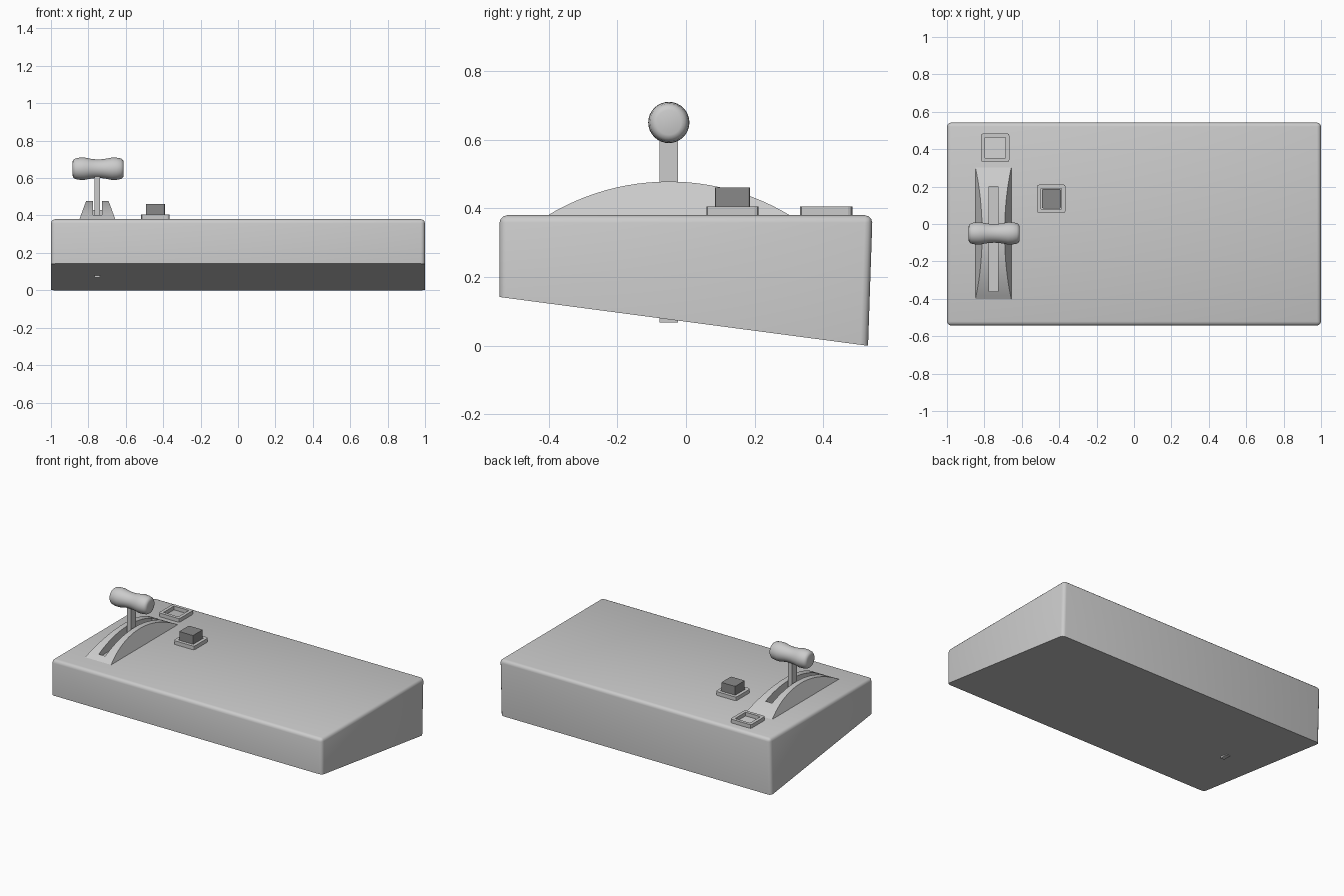
import bpy, bmesh, math
from mathutils import Matrix, Vector

cube = bpy.data.objects.get("Cube")
if cube:
    bpy.data.objects.remove(cube, do_unlink=True)


def material(name, value):
    m = bpy.data.materials.new(name)
    m.use_nodes = True
    color = (value, value, value, 1)
    m.diffuse_color = color
    m.node_tree.nodes["Principled BSDF"].inputs["Base Color"].default_value = color
    return m


LIGHT = material("light_grey", 0.6)
DARK = material("dark_grey", 0.25)


def finish(bm, name, mat, smooth=None):
    bmesh.ops.recalc_face_normals(bm, faces=bm.faces)
    mesh = bpy.data.meshes.new(name)
    bm.to_mesh(mesh)
    bm.free()
    ob = bpy.data.objects.new(name, mesh)
    bpy.context.collection.objects.link(ob)
    mesh.materials.append(mat)
    if smooth:
        bpy.ops.object.select_all(action='DESELECT')
        ob.select_set(True)
        bpy.context.view_layer.objects.active = ob
        bpy.ops.object.shade_smooth_by_angle(angle=math.radians(smooth))
    return ob


def box(lo, hi):
    bm = bmesh.new()
    lo, hi = Vector(lo), Vector(hi)
    size = Matrix.Diagonal((*(hi - lo), 1))
    bmesh.ops.create_cube(bm, size=1, matrix=Matrix.Translation((lo + hi) / 2) @ size)
    return bm


def bevel(bm, rule, offset, segments):
    edges = [e for e in bm.edges if rule(e.verts[0].co, e.verts[1].co)]
    bmesh.ops.bevel(bm, geom=edges, offset=offset, segments=segments,
                    profile=0.5, affect='EDGES')


def upright(a, b):
    return abs(a.z - b.z) > 0.02 and abs(a.y - b.y) < 0.05


def extrude_profile(points, half_width, cx):
    """Close a y-z profile into a solid; half_width gives the width at height z."""
    bm = bmesh.new()
    sides = [[bm.verts.new((cx + s * half_width(z), y, z)) for y, z in points]
             for s in (-1, 1)]
    for side in sides:
        bm.faces.new(side)
    n = len(points)
    for i in range(n):
        j = (i + 1) % n
        bm.faces.new((sides[0][i], sides[0][j], sides[1][j], sides[1][i]))
    return bm


# Wedge housing: level top, sloping underside, rounded top and corners
TOP = 0.38
bm = extrude_profile([(-0.543, 0.142), (0.53, 0), (0.543, TOP), (-0.543, TOP)],
                     lambda z: 1, 0)
bevel(bm, lambda a, b: upright(a, b) or min(a.z, b.z) > TOP - 0.01, 0.022, 3)
finish(bm, "housing", LIGHT, 40)

# Arched lever guide with leaning sides
LEVER_X, LEVER_Y = -0.752, -0.05
HALF, RISE = 0.352, 0.098
radius = (HALF ** 2 + RISE ** 2) / (2 * RISE)
sweep = math.asin(HALF / radius)
STEPS = 24
arc = []
for i in range(STEPS + 1):
    a = -sweep + 2 * sweep * i / STEPS
    arc.append((LEVER_Y + radius * math.sin(a),
                TOP + RISE - radius * (1 - math.cos(a))))
bm = extrude_profile(arc, lambda z: 0.096 - 0.036 * (z - TOP) / RISE, LEVER_X)
guide = finish(bm, "lever_guide", LIGHT, 30)

# Slot along the guide
cutter = finish(box((LEVER_X - 0.024, -0.36, TOP + 0.002),
                    (LEVER_X + 0.024, 0.2, 0.6)), "slot_cutter", LIGHT)
cutter.hide_render = True
cutter.hide_viewport = True
cut = guide.modifiers.new("slot", 'BOOLEAN')
cut.operation = 'DIFFERENCE'
cut.solver = 'EXACT'
cut.object = cutter

# Lever stem, running through the housing
finish(box((LEVER_X - 0.014, LEVER_Y - 0.027, 0.068),
           (LEVER_X + 0.014, LEVER_Y + 0.027, 0.63)), "lever_stem", LIGHT)

# Lathed handle with a slight waist
half_profile = [(0, 0.05), (0.025, 0.051), (0.05, 0.055), (0.075, 0.06),
                (0.1, 0.059), (0.122, 0.055), (0.133, 0.047), (0.137, 0.036)]
profile = [(-x, r) for x, r in reversed(half_profile[1:])] + half_profile
SIDES = 32
bm = bmesh.new()
rings = []
for x, r in profile:
    rings.append([bm.verts.new((LEVER_X + 0.004 + x,
                                LEVER_Y + r * math.cos(math.tau * k / SIDES),
                                0.65 + r * math.sin(math.tau * k / SIDES)))
                  for k in range(SIDES)])
for r0, r1 in zip(rings, rings[1:]):
    for k in range(SIDES):
        j = (k + 1) % SIDES
        bm.faces.new((r0[k], r0[j], r1[j], r1[k]))
bm.faces.new(rings[0])
bm.faces.new(rings[-1])
finish(bm, "lever_handle", LIGHT, 50)


# Square raised frames with an open middle
def frame(name, cx, cy):
    outer, inner, top = 0.076, 0.055, 0.405
    bm = box((cx - outer, cy - outer, TOP - 0.005), (cx + outer, cy + outer, top))
    bevel(bm, upright, 0.012, 2)
    ob = finish(bm, name, LIGHT)
    hole = finish(box((cx - inner, cy - inner, TOP - 0.05),
                      (cx + inner, cy + inner, top + 0.05)), name + "_cutter", LIGHT)
    hole.hide_render = True
    hole.hide_viewport = True
    mod = ob.modifiers.new("opening", 'BOOLEAN')
    mod.operation = 'DIFFERENCE'
    mod.solver = 'EXACT'
    mod.object = hole


BUTTON_X, BUTTON_Y = -0.442, 0.135
frame("button_frame", BUTTON_X, BUTTON_Y)
frame("empty_frame", -0.742, 0.408)

# Dark push button
bm = box((BUTTON_X - 0.051, BUTTON_Y - 0.051, TOP - 0.005),
         (BUTTON_X + 0.051, BUTTON_Y + 0.051, 0.461))
bevel(bm, upright, 0.006, 2)
finish(bm, "push_button", DARK)
